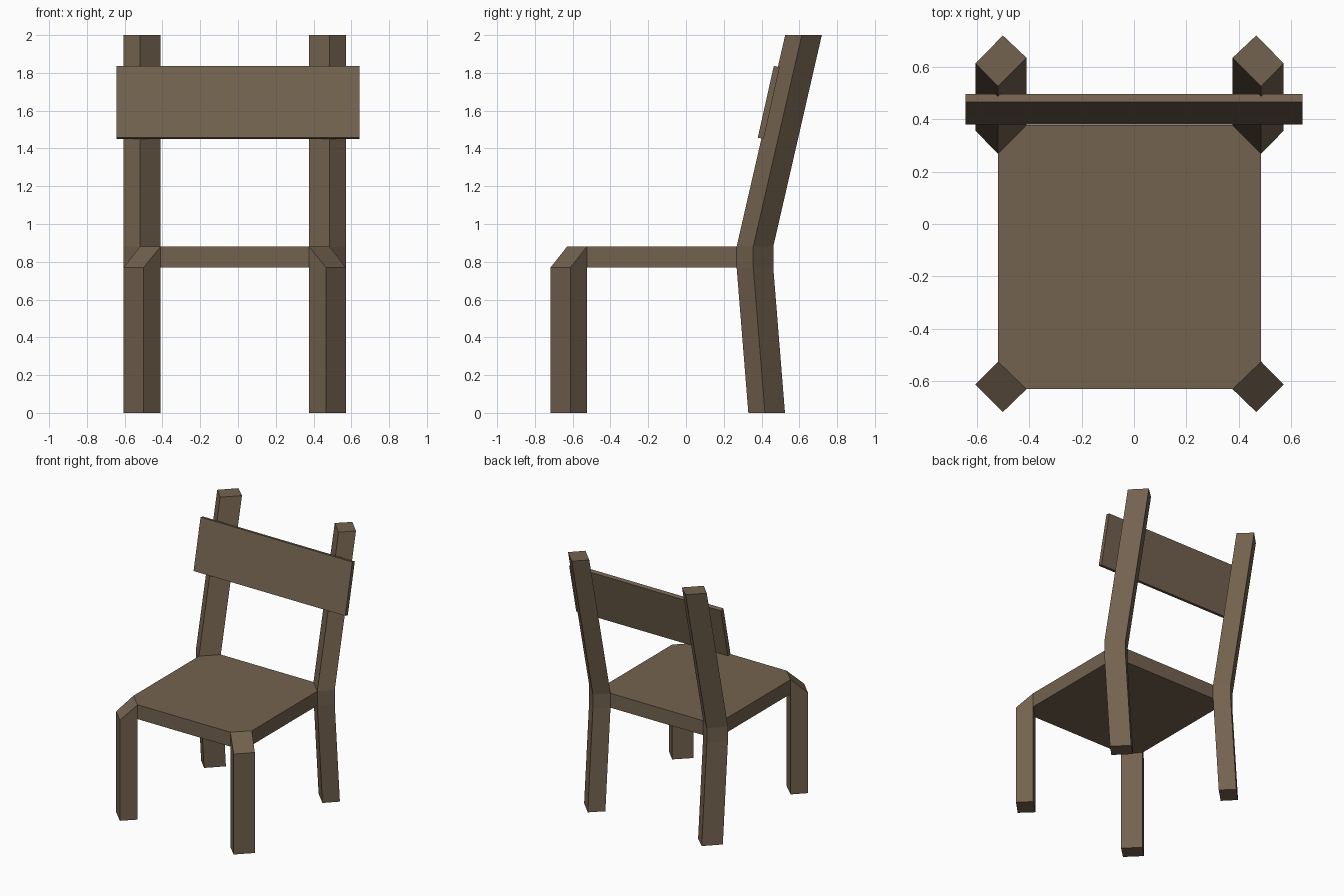
import bpy, bmesh

if "Cube" in bpy.data.objects:
    bpy.data.objects.remove(bpy.data.objects["Cube"])

wood = bpy.data.materials.new("brown_wood")
wood.diffuse_color = (0.172, 0.123, 0.078, 1)
wood.use_nodes = True
wood.node_tree.nodes["Principled BSDF"].inputs["Base Color"].default_value = wood.diffuse_color

MID = -0.017            # centre plane of the seat and legs
Z0, Z1 = 0.77, 0.88     # seat underside and top


def loft(name, rings):
    """Closed solid through a list of point rings."""
    bm = bmesh.new()
    vs = [[bm.verts.new(p) for p in r] for r in rings]
    n = len(rings[0])
    for a, b in zip(vs, vs[1:]):
        for i in range(n):
            j = (i + 1) % n
            bm.faces.new((a[i], a[j], b[j], b[i]))
    bm.faces.new(vs[0][::-1])
    bm.faces.new(vs[-1])
    bmesh.ops.recalc_face_normals(bm, faces=bm.faces)
    me = bpy.data.meshes.new(name)
    bm.to_mesh(me)
    bm.free()
    me.materials.append(wood)
    ob = bpy.data.objects.new(name, me)
    bpy.context.collection.objects.link(ob)
    return ob


def section(pts, z, dy=0.0, side=1):
    return [(MID + side * x, y + dy, z) for x, y in pts]


# Leg cross-sections as (distance from centre, y); first two points touch the seat
front = [(0.502, -0.525), (0.393, -0.63), (0.483, -0.717), (0.588, -0.612)]
back = [(0.502, 0.268), (0.393, 0.377), (0.483, 0.462), (0.588, 0.356)]

# Seat: square with corners cut where the legs join
half = [front[1], front[0], back[0], back[1]]
outline = half + [(-x, y) for x, y in reversed(half)]
loft("seat", [section(outline, Z0), section(outline, Z1)])

for side, label in ((-1, "left"), (1, "right")):
    # Front leg with a sloped top rising to the seat surface
    top = section(front[:2], Z1, 0, side) + section(front[2:], Z0, 0, side)
    loft("front_leg_" + label, [section(front, 0, 0, side), top])
    # Back leg, splayed below the seat and leaning back above it
    loft("back_leg_" + label, [section(back, z, dy, side) for z, dy in
                               ((0, 0.062), (Z0, 0), (Z1, 0), (2.0, 0.257))])

# Backrest slat, tilted with the back legs
profile = [(0.38, 1.457), (0.465, 1.837), (0.496, 1.83), (0.411, 1.45)]
loft("backrest", [[(x, y, z) for y, z in profile] for x in (-0.643, 0.643)])
